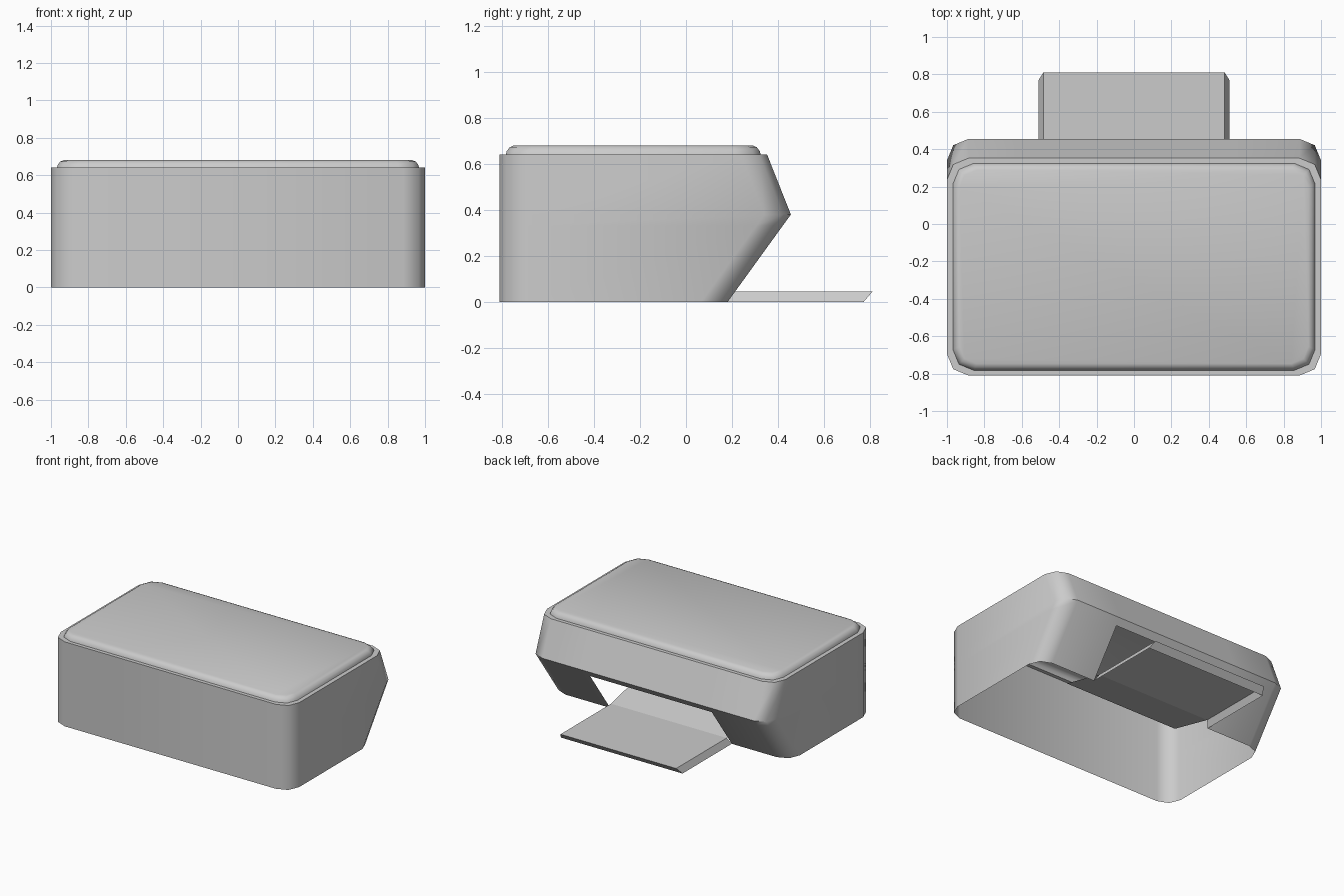
import bpy
import math

if "Cube" in bpy.data.objects:
    bpy.data.objects.remove(bpy.data.objects["Cube"])


def make_object(name, verts, faces):
    mesh = bpy.data.meshes.new(name)
    mesh.from_pydata(verts, [], faces)
    mesh.update()
    ob = bpy.data.objects.new(name, mesh)
    bpy.context.collection.objects.link(ob)
    bpy.ops.object.select_all(action='DESELECT')
    ob.select_set(True)
    bpy.context.view_layer.objects.active = ob
    bpy.ops.object.shade_smooth_by_angle(angle=math.radians(50))
    return ob


def ring(hx, front, back, z, r=0.115, slot=None):
    """Rounded rectangle, counter-clockwise from the front left corner, two segments per corner.
    With slot set, two extra points are put on the back edge."""
    pts = []
    corners = [(-1, front + r, 180), (1, front + r, 270), (1, back - r, 0), (-1, back - r, 90)]
    for i, (sx, cy, start) in enumerate(corners):
        for k in range(3):
            a = math.radians(start + 45 * k)
            pts.append((sx * (hx - r) + r * math.cos(a), cy + r * math.sin(a), z))
        if i == 2 and slot:
            pts += [(slot, back, z), (-slot, back, z)]
    return pts


def loft(rings, skip=(), cap=False):
    n = len(rings[0])
    verts = [p for rg in rings for p in rg]
    faces = []
    for j in range(len(rings) - 1):
        for i in range(n):
            if (j, i) not in skip:
                k = (i + 1) % n
                faces.append((j * n + i, j * n + k, (j + 1) * n + k, (j + 1) * n + i))
    if cap:
        faces.append(tuple(range((len(rings) - 1) * n, len(rings) * n)))
    return verts, faces


# Body shell: open underneath, slanted back with a paper slot, narrow rim on top
S = 0.51
F = -0.81
body_rings = [
    ring(1.0, F, 0.18, 0.0, slot=S),
    ring(1.0, F, 0.42, 0.332, slot=S),
    ring(1.0, F, 0.455, 0.38, slot=S),
    ring(1.0, F, 0.352, 0.64, slot=S),
    ring(0.968, F + 0.028, 0.324, 0.64, slot=S),
]
make_object("body", *loft(body_rings, skip={(0, 9)}))

# Lid: low raised panel with a rounded edge
lid_rings = [ring(0.968 - d, F + 0.028 + d, 0.324 - d, z, r=0.11 - d * 0.5)
             for d, z in [(0, 0.64), (0.004, 0.655), (0.017, 0.672), (0.035, 0.68)]]
make_object("lid", *loft(lid_rings, cap=True))

# Paper tray: flat plate with flared edges, and a ramp rising inside the body
tx = 0.485
tray_verts = []
for s in (1, -1):
    tray_verts += [(s * tx, -0.14, 0.13), (s * tx, 0.205, 0.047), (s * tx, 0.81, 0.047),
                   (s * S, 0.77, 0.0), (s * S, 0.18, 0.0)]
tray_faces = [
    (0, 1, 6, 5),      # ramp
    (1, 2, 7, 6),      # plate
    (2, 3, 8, 7),      # end edge
    (1, 4, 3, 2),      # side edges
    (6, 7, 8, 9),
]
tray = make_object("paper_tray", tray_verts, tray_faces)
for p in tray.data.polygons:
    p.use_smooth = False
